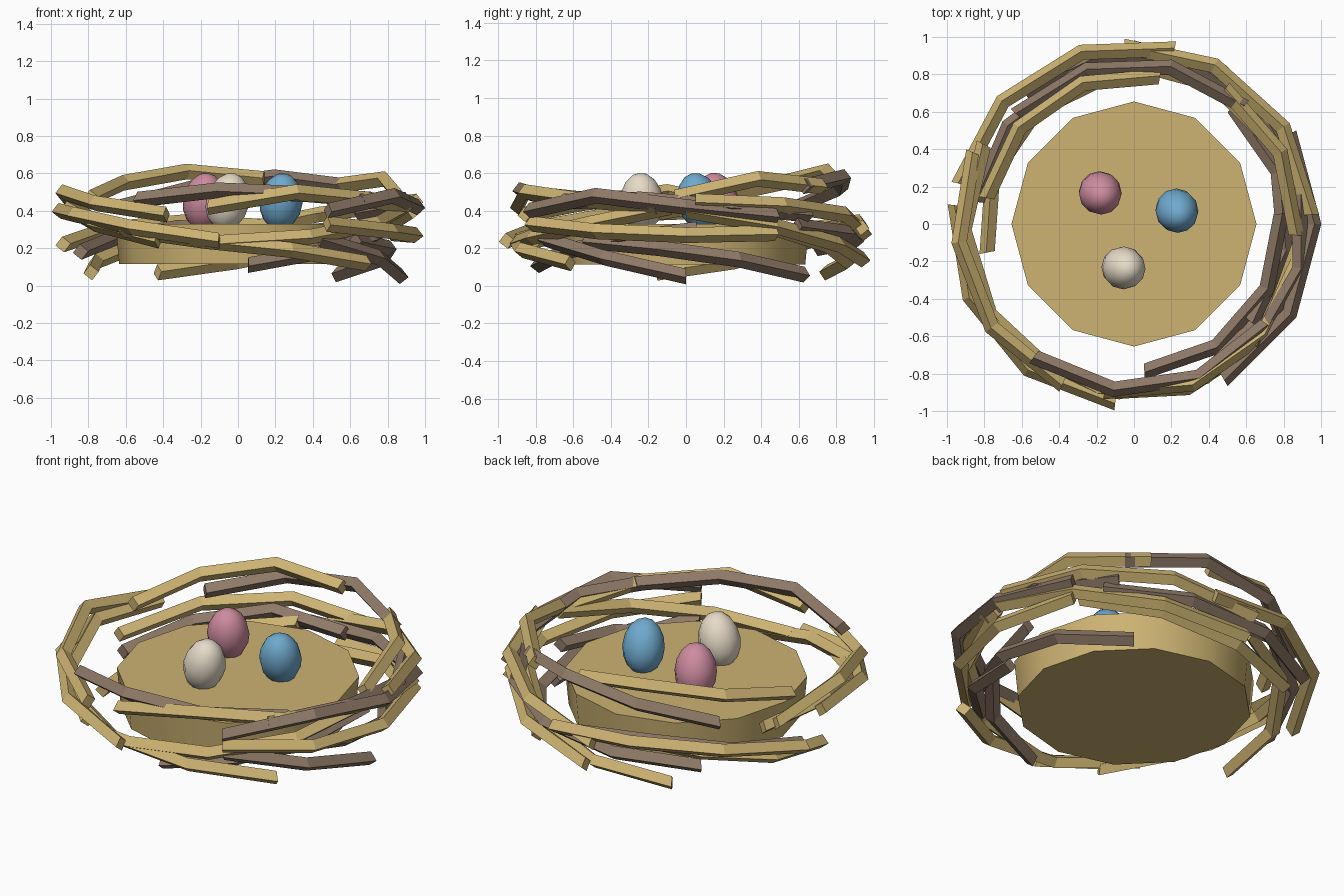
import bpy, bmesh
from math import sin, cos, radians
from mathutils import Vector

cube = bpy.data.objects.get("Cube")
if cube:
    bpy.data.objects.remove(cube)


def material(name, rgb):
    mat = bpy.data.materials.new(name)
    mat.use_nodes = True
    mat.diffuse_color = (*rgb, 1)
    mat.node_tree.nodes["Principled BSDF"].inputs["Base Color"].default_value = (*rgb, 1)
    return mat


straw = material("straw", (0.61, 0.45, 0.17))
bark = material("bark", (0.27, 0.19, 0.135))
pink = material("pink_shell", (0.62, 0.26, 0.35))
blue = material("blue_shell", (0.16, 0.4, 0.62))
cream = material("cream_shell", (0.79, 0.71, 0.58))


def add_object(name, bm, mat):
    bmesh.ops.recalc_face_normals(bm, faces=bm.faces)
    mesh = bpy.data.meshes.new(name)
    bm.to_mesh(mesh)
    bm.free()
    mesh.materials.append(mat)
    obj = bpy.data.objects.new(name, mesh)
    bpy.context.collection.objects.link(obj)
    return obj


# Twig: four-sided stick, set on edge, bent around the ring through evenly spaced bends
STEP = 30
THICK = 0.042


def twig(name, mat, start, radius, heights):
    bm = bmesh.new()
    rings = []
    for i, height in enumerate(heights):
        a = radians(start + STEP * i)
        out = Vector((cos(a), sin(a), 0))
        mid = out * radius / 100 + Vector((0, 0, height / 100))
        ring = []
        for k in range(4):
            t = radians(90 * k - 7)
            ring.append(bm.verts.new(mid + out * THICK * cos(t) + Vector((0, 0, THICK * sin(t)))))
        rings.append(ring)
    for lower, upper in zip(rings, rings[1:]):
        for k in range(4):
            n = (k + 1) % 4
            bm.faces.new((lower[k], lower[n], upper[n], upper[k]))
    bm.faces.new(rings[0])
    bm.faces.new(rings[-1])
    add_object(name, bm, mat)


# Start angle in degrees, then radius and bend heights in hundredths
straw_twigs = [
    (80, 80, (57, 61, 55, 47)),
    (77, 96, (31, 34, 30, 22)),
    (-4, 87, (47, 57, 53)),
    (156, 94, (40, 50, 44, 38)),
    (260, 91, (42, 50, 46, 42)),
    (152, 91, (38, 41, 33, 24)),
    (174, 96, (40, 38, 31, 24)),
    (228, 92, (30, 24, 19, 12)),
    (-60, 95, (33, 29, 27, 28)),
    (0, 94, (40, 32, 22, 14)),
    (3, 95, (45, 43, 38, 28)),
    (30, 86, (32, 22, 13, 7)),
    (101, 80, (28, 22, 13, 7)),
    (265, 90, (23, 26, 33, 42)),
]
bark_twigs = [
    (47, 86, (53, 58, 52, 42)),
    (82, 85, (27, 31, 25, 18)),
    (233, 89, (46, 51, 49, 46)),
    (300, 96, (40, 48, 42, 37)),
    (315, 92, (45, 46, 42, 38)),
    (274, 79, (11, 18, 25, 30)),
    (300, 87, (25, 15, 5)),
    (-40, 82, (24, 20, 14, 6)),
    (40, 92, (32, 28, 24, 20)),
]
for n, row in enumerate(straw_twigs, 1):
    twig(f"straw_twig_{n}", straw, *row)
for n, row in enumerate(bark_twigs, 1):
    twig(f"bark_twig_{n}", bark, *row)

# Nest floor: twelve-sided disc with a smooth rim, slightly narrower below
bm = bmesh.new()
bmesh.ops.create_cone(bm, cap_ends=True, segments=12, radius1=0.635, radius2=0.655, depth=0.215)
bmesh.ops.translate(bm, verts=bm.verts, vec=(0, 0, 0.222))
for f in bm.faces:
    f.smooth = len(f.verts) == 4
add_object("nest_floor", bm, straw)


# Eggs: stretched spheres, a little narrower at the top, leaning
def egg(name, mat, place, lean):
    bm = bmesh.new()
    bmesh.ops.create_uvsphere(bm, u_segments=12, v_segments=8, radius=1)
    for v in bm.verts:
        taper = 0.115 * (1 - 0.03 * v.co.z)
        v.co = Vector((v.co.x * taper, v.co.y * taper, v.co.z * 0.155))
    for f in bm.faces:
        f.smooth = True
    obj = add_object(name, bm, mat)
    obj.location = place
    obj.rotation_euler = (*lean, 0)


egg("pink_egg", pink, (-0.18, 0.165, 0.45), (0.2, 0.12))
egg("blue_egg", blue, (0.23, 0.07, 0.45), (0.28, 0.12))
egg("cream_egg", cream, (-0.055, -0.235, 0.45), (0.08, 0.25))
